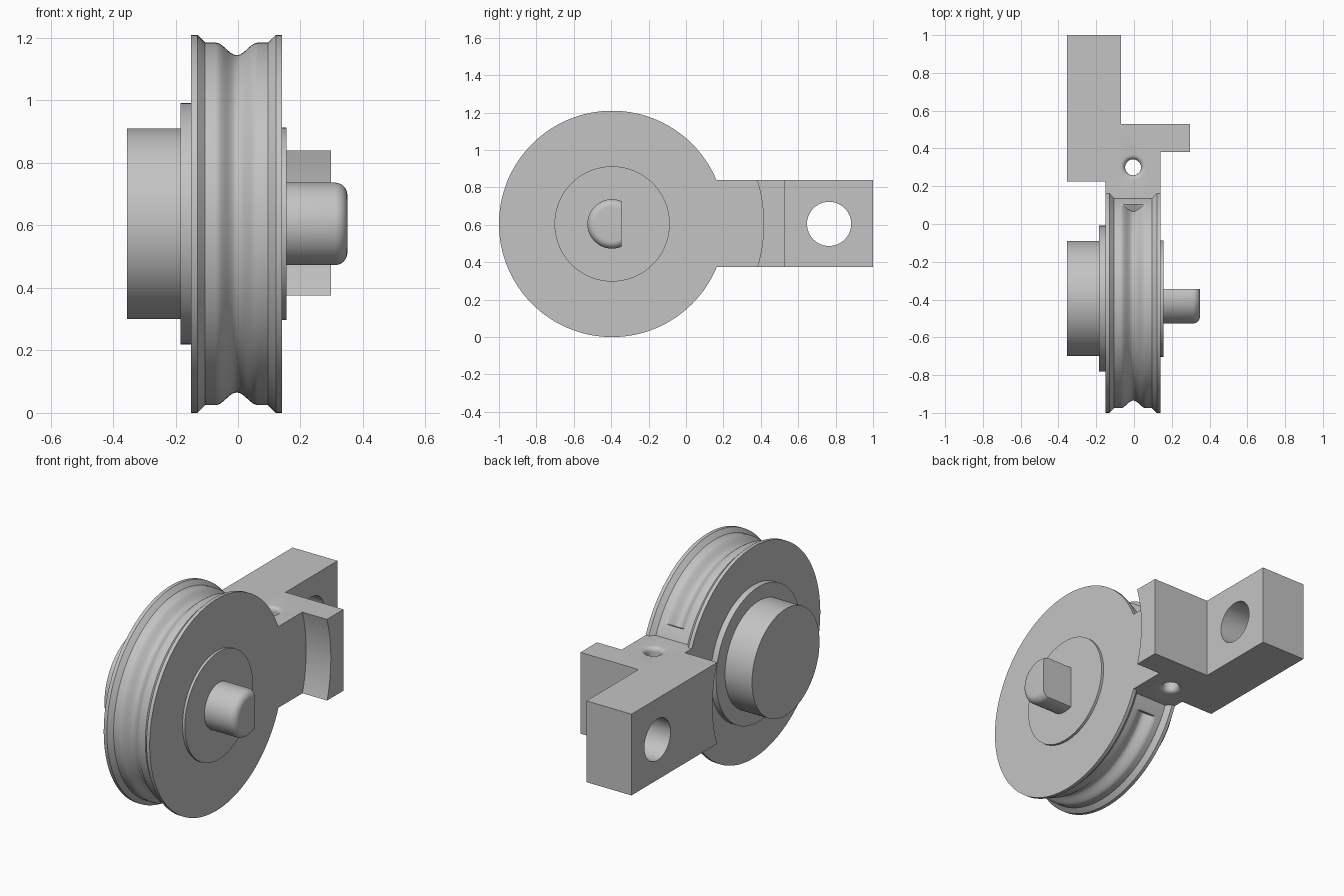
import bpy, bmesh
from math import sin, cos, pi, radians
from mathutils import Matrix, Vector

cube = bpy.data.objects.get("Cube")
if cube:
    bpy.data.objects.remove(cube, do_unlink=True)

AXLE = Vector((0, -0.395, 0.605))
ARM_Z = (0.375, 0.84)
SEG = 128

steel = bpy.data.materials.new("plain_grey")
steel.use_nodes = True
grey = (0.55, 0.55, 0.55, 1)
steel.diffuse_color = grey
steel.node_tree.nodes["Principled BSDF"].inputs["Base Color"].default_value = grey


def finish(bm, name):
    bmesh.ops.recalc_face_normals(bm, faces=bm.faces)
    mesh = bpy.data.meshes.new(name)
    bm.to_mesh(mesh)
    bm.free()
    mesh.materials.append(steel)
    ob = bpy.data.objects.new(name, mesh)
    bpy.context.collection.objects.link(ob)
    return ob


def lathe(name, profile, centre=AXLE, angles=None, turn=None):
    """Revolve (x, radius) points about x; profile may depend on the angle."""
    angles = angles or [2 * pi * i / SEG for i in range(SEG)]
    bm = bmesh.new()
    rows = []
    for a in angles:
        pts = profile(a) if callable(profile) else profile
        rows.append([bm.verts.new((x, r * cos(a), r * sin(a))) for x, r in pts])
    for p, q in zip(rows, rows[1:] + rows[:1]):
        for i in range(len(p) - 1):
            bm.faces.new((p[i], p[i + 1], q[i + 1], q[i]))
    bm.faces.new([r[0] for r in rows])
    bm.faces.new([r[-1] for r in rows])
    if turn:
        bm.transform(turn)
    bm.transform(Matrix.Translation(centre))
    return finish(bm, name)


def cylinder(name, x0, x1, r, centre=AXLE):
    return lathe(name, [(x0, r), (x1, r)], centre)


def prism(name, outline, z0, z1):
    bm = bmesh.new()
    face = bm.faces.new([bm.verts.new((x, y, z0)) for x, y in outline])
    ext = bmesh.ops.extrude_face_region(bm, geom=[face])
    verts = [v for v in ext["geom"] if isinstance(v, bmesh.types.BMVert)]
    bmesh.ops.translate(bm, vec=(0, 0, z1 - z0), verts=verts)
    return finish(bm, name)


def combine(target, tool, operation):
    """Apply a boolean and discard the tool."""
    tool.hide_render = True
    mod = target.modifiers.new("bool", "BOOLEAN")
    mod.operation, mod.object, mod.solver = operation, tool, "EXACT"
    bpy.context.view_layer.objects.active = target
    bpy.ops.object.modifier_apply(modifier=mod.name)
    bpy.data.objects.remove(tool, do_unlink=True)


# Wheel: flanged rim with a groove that stops short of the arm
groove_end = radians(31)


def rim_profile(a):
    depth = 0.04 if groove_end < a < 2 * pi - groove_end else 0
    groove = []
    for i in range(25):
        t = i / 12 - 1
        groove.append((-0.004 + 0.068 * t, 0.58 - depth * 0.5 * (1 + cos(pi * t))))
    return ([(-0.15, 0.605), (-0.13, 0.605), (-0.105, 0.58)] + groove
            + [(0.096, 0.58), (0.121, 0.605), (0.141, 0.605)])


steps = [2 * pi * i / SEG for i in range(SEG)]
for e in (groove_end, 2 * pi - groove_end):
    steps += [e - 0.006, e + 0.006]
body = lathe("wheel_and_arm", rim_profile, angles=sorted(steps))

# Arm: block outline seen from above, shaped by cutters around the axle
arm = prism("arm", [(-0.355, -0.1), (0.297, -0.1), (0.297, 0.53), (-0.07, 0.53),
                    (-0.07, 1.0), (-0.355, 1.0)], *ARM_Z)
combine(arm, cylinder("left_clearance", -0.5, -0.15, 0.662), "DIFFERENCE")
combine(arm, cylinder("right_clearance", 0.141, 0.5, 0.81), "DIFFERENCE")
combine(arm, cylinder("cross_hole", -0.5, 0.1, 0.118, Vector((0, 0.765, 0.605))), "DIFFERENCE")

# Vertical hole with rounded mouths
f, r = 0.025, 0.042
mid, half = sum(ARM_Z) / 2, (ARM_Z[1] - ARM_Z[0]) / 2
mouth = [(half - f + f * sin(k * pi / 12), r + f - f * cos(k * pi / 12)) for k in range(7)]
mouth.append((half + 0.02, r + f))
bore = [(-x, q) for x, q in reversed(mouth)] + mouth
combine(arm, lathe("vertical_hole", bore, Vector((-0.005, 0.3, mid)),
                   turn=Matrix.Rotation(pi / 2, 4, "Y")), "DIFFERENCE")
combine(body, arm, "UNION")

# Hub discs and drum
parts = [body,
         cylinder("left_disc", -0.184, -0.149, 0.386),
         cylinder("drum", -0.355, -0.183, 0.305),
         cylinder("right_disc", 0.14, 0.156, 0.308)]

# D-shaped shaft with a rounded tip
tip = [(0.31 + 0.04 * sin(k * pi / 16), 0.092 + 0.04 * cos(k * pi / 16)) for k in range(9)]
shaft = lathe("shaft", [(0.15, 0.132)] + tip)
combine(shaft, prism("flat_cutter", [(0.1, -0.345), (0.5, -0.345), (0.5, 0), (0.1, 0)], 0.3, 0.9),
        "DIFFERENCE")
parts.append(shaft)

for ob in parts:
    bpy.ops.object.select_all(action="DESELECT")
    ob.select_set(True)
    bpy.context.view_layer.objects.active = ob
    bpy.ops.object.shade_smooth_by_angle(angle=radians(30))
